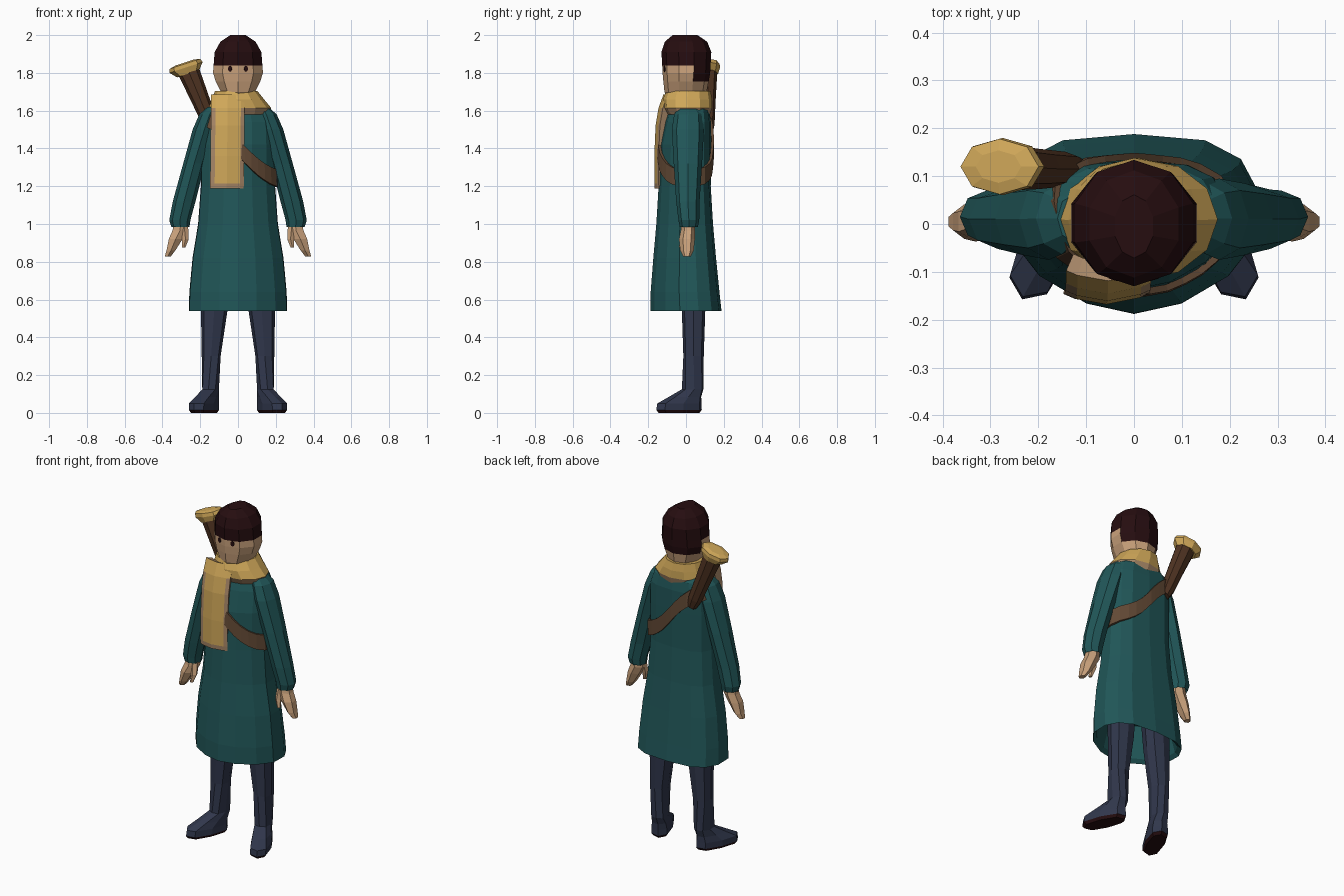
import bpy, bmesh, math
from mathutils import Vector, Matrix
from mathutils.bvhtree import BVHTree

def material(name, rgb):
    m = bpy.data.materials.new(name)
    m.diffuse_color = (*rgb, 1)
    return m

TEAL = material("teal cloth", (0.015, 0.095, 0.099))
NAVY = material("navy trousers", (0.030, 0.038, 0.072))
DARK = material("dark hair and soles", (0.019, 0.004, 0.005))
SKIN = material("skin", (0.59, 0.36, 0.20))
GOLD = material("gold cloth", (0.63, 0.39, 0.10))
TAN = material("tan edging", (0.40, 0.25, 0.14))
BROWN = material("brown leather", (0.080, 0.034, 0.016))
STRAP = material("light brown leather", (0.125, 0.068, 0.036))

def finish(name, bm, mats, rule=None):
    bmesh.ops.recalc_face_normals(bm, faces=bm.faces)
    if rule:
        for f in bm.faces:
            f.material_index = rule(f.calc_center_median())
    me = bpy.data.meshes.new(name)
    bm.to_mesh(me)
    bm.free()
    for m in mats:
        me.materials.append(m)
    ob = bpy.data.objects.new(name, me)
    bpy.context.collection.objects.link(ob)
    return ob

def spow(v, e):
    return math.copysign(abs(v) ** e, v) if abs(v) > 1e-6 else 0.0

def loft(name, rings, mats, n=8, side=1, front=2.0, back=2.0, rule=None, xf=None):
    """Rings are (cx, cy, z, rx, ry[, turn]); front/back set the roundness."""
    bm = bmesh.new()
    loops = []
    for r in rings:
        cx, cy, z, rx, ry = r[:5]
        a = r[5] if len(r) > 5 else 0
        loop = []
        for k in range(n):
            t = -math.pi / 2 + 2 * math.pi * k / n
            c, s = math.cos(t), math.sin(t)
            e = 2 / (front if s < 0 else back)
            x, y = rx * spow(c, e), ry * spow(s, e)
            p = Vector(((cx + x * math.cos(a) - y * math.sin(a)) * side,
                        cy + x * math.sin(a) + y * math.cos(a), z))
            loop.append(bm.verts.new(xf @ p if xf else p))
        loops.append(loop)
    for A, B in zip(loops, loops[1:]):
        for k in range(n):
            j = (k + 1) % n
            bm.faces.new((A[k], A[j], B[j], B[k]))
    bm.faces.new(loops[0])
    bm.faces.new(loops[-1])
    return finish(name, bm, mats, rule)

def tree(ob):
    bm = bmesh.new()
    bm.from_mesh(ob.data)
    t = BVHTree.FromBMesh(bm)
    bm.free()
    return t

# Coat body, with a hollow hem
coat = loft("coat", [
    (0, 0.00, 0.74, 0.20, 0.12), (0, 0.00, 0.56, 0.245, 0.165),
    (0, 0.00, 0.54, 0.265, 0.188), (0, -0.005, 0.64, 0.262, 0.182),
    (0, -0.007, 0.82, 0.245, 0.166), (0, -0.007, 1.00, 0.215, 0.150),
    (0, -0.007, 1.20, 0.200, 0.138), (0, -0.002, 1.42, 0.200, 0.135),
    (0, 0.010, 1.54, 0.195, 0.122), (0, 0.015, 1.60, 0.170, 0.108),
    (0, 0.015, 1.65, 0.100, 0.080)], [TEAL], n=14, front=1.7, back=2.9)

# Paired parts
for side, tag in ((1, "right"), (-1, "left")):
    loft(tag + "_sleeve", [
        (0.300, 0.015, 1.03, 0.035, 0.03), (0.305, 0.015, 0.985, 0.048, 0.048),
        (0.308, 0.015, 1.02, 0.056, 0.055), (0.285, 0.010, 1.12, 0.060, 0.062),
        (0.232, 0.010, 1.32, 0.058, 0.075), (0.178, 0.010, 1.50, 0.062, 0.085),
        (0.150, 0.012, 1.58, 0.055, 0.075), (0.125, 0.012, 1.62, 0.035, 0.05)],
        [TEAL], side=side)
    loft(tag + "_hand", [
        (0.372, 0.005, 0.828, 0.018, 0.020), (0.355, 0.005, 0.86, 0.027, 0.036),
        (0.330, 0.005, 0.92, 0.042, 0.042), (0.308, 0.010, 0.965, 0.045, 0.038),
        (0.300, 0.012, 1.02, 0.040, 0.034)], [SKIN], n=6, side=side)
    loft(tag + "_thumb", [
        (0.288, -0.025, 0.875, 0.010, 0.012), (0.278, -0.015, 0.92, 0.018, 0.018),
        (0.285, 0.000, 0.99, 0.022, 0.020)], [SKIN], n=5, side=side)
    # Leg and shoe in one, with a dark sole
    loft(tag + "_leg", [
        (0.180, -0.037, 0.000, 0.046, 0.118, 0.42),
        (0.180, -0.037, 0.016, 0.056, 0.132, 0.42),
        (0.180, -0.035, 0.050, 0.056, 0.128, 0.42),
        (0.163, -0.005, 0.085, 0.050, 0.092, 0.38),
        (0.145, 0.035, 0.125, 0.045, 0.058, 0.2),
        (0.142, 0.040, 0.30, 0.050, 0.054), (0.126, 0.040, 0.54, 0.070, 0.062),
        (0.115, 0.030, 0.80, 0.075, 0.065)], [NAVY, DARK], side=side,
        front=2.6, back=2.6, rule=lambda c: int(c.z < 0.012))

# Head: hair comes lower at the back
head = loft("head", [
    (0, 0.020, 1.58, 0.065, 0.070), (0, 0.005, 1.66, 0.070, 0.095),
    (0, -0.002, 1.70, 0.095, 0.112), (0, 0.000, 1.755, 0.124, 0.120),
    (0, 0.002, 1.80, 0.139, 0.126), (0, 0.002, 1.838, 0.136, 0.128),
    (0, 0.002, 1.91, 0.130, 0.132), (0, 0.000, 1.965, 0.098, 0.112),
    (0, -0.005, 2.00, 0.042, 0.066)], [SKIN, DARK], n=10,
    rule=lambda c: int(c.z > 1.836 or (c.z > 1.757 and c.y > 0.02)))

# Eyes: thin plates on the face
face = tree(head)
for x, tag in ((0.042, "right"), (-0.042, "left")):
    hit, nrm, _, _ = face.ray_cast(Vector((x, -1, 1.822)), Vector((0, 1, 0)))
    m = Matrix.Translation(hit) @ nrm.to_track_quat('Z', 'Y').to_matrix().to_4x4()
    loft(tag + "_eye", [(0, 0, -0.002, 0.011, 0.016), (0, 0, 0.004, 0.011, 0.016)],
         [DARK], n=8, xf=m)

# Scarf wrap with tan lower edge
loft("scarf_wrap", [
    (0.010, 0.015, 1.58, 0.155, 0.112), (0.010, 0.010, 1.615, 0.165, 0.128),
    (0.000, 0.008, 1.66, 0.138, 0.130), (-0.010, 0.012, 1.705, 0.112, 0.118),
    (-0.010, 0.015, 1.70, 0.075, 0.080)], [GOLD, TAN], n=12,
    rule=lambda c: int(c.z < 1.6))

# Scarf tail hanging in front, tan round its rim
xs = (-0.140, -0.118, -0.060, 0.004, 0.022)
rows = ((1.19, -0.158), (1.215, -0.160), (1.36, -0.160), (1.52, -0.153),
        (1.61, -0.138), (1.68, -0.112))
bm = bmesh.new()
grid = [[bm.verts.new((x + 0.012 * (z - 1.19), y + 9 * (x + 0.06) ** 2 * 0.35, z))
         for x in xs] for z, y in rows]
for i in range(len(rows) - 1):
    for j in range(len(xs) - 1):
        f = bm.faces.new((grid[i][j], grid[i][j + 1], grid[i + 1][j + 1], grid[i + 1][j]))
        f.material_index = int((i == 0 or j in (0, 3)) and i < 4)
tail = finish("scarf_tail", bm, [GOLD, TAN])
mod = tail.modifiers.new("thickness", 'SOLIDIFY')
mod.thickness, mod.offset, mod.material_offset_rim = 0.04, 0, 1
tail.location.y = 0.012

# Strap: diagonal band wrapped onto the coat
cloth = tree(coat)
bm = bmesh.new()
prev = first = None
STEPS = 28
for k in range(STEPS):
    t = 2 * math.pi * k / STEPS
    d = Vector((math.cos(t), math.sin(t), 0))
    z = 1.405 - 0.165 * d.x
    pair = []
    for dz in (-0.045, 0.045):
        hit = cloth.ray_cast(Vector((0, 0.01, z + dz)), d)[0]
        p = hit if hit else Vector((0, 0.01, z + dz)) + d * 0.1
        pair.append(bm.verts.new(p + d * 0.009))
    if prev:
        bm.faces.new((prev[0], pair[0], pair[1], prev[1]))
    first = first or pair
    prev = pair
bm.faces.new((prev[0], first[0], first[1], prev[1]))
strap = finish("strap", bm, [STRAP])
mod = strap.modifiers.new("thickness", 'SOLIDIFY')
mod.thickness, mod.offset = 0.014, 0

# Quiver on the back, leaning outwards, with a flared gold top
base, top = Vector((-0.12, 0.115, 1.47)), Vector((-0.262, 0.12, 1.81))
axis = top - base
L = axis.length
tilt = Matrix.Translation(base) @ Matrix.Rotation(math.atan2(axis.x, axis.z), 4, 'Y')
loft("quiver", [(0, 0, 0, 0.028, 0.025), (0, 0, 0.06, 0.042, 0.036),
                (0, 0, 0.2, 0.048, 0.042), (0, 0.003, L, 0.058, 0.048)],
     [BROWN], n=8, xf=tilt)
cap = Matrix.Translation(top + Vector((-0.005, 0, -0.005))) @ Matrix.Rotation(-0.32, 4, 'Y')
loft("quiver_top", [(0, 0, -0.01, 0.062, 0.050), (0, 0, 0.025, 0.092, 0.060),
                    (0, 0, 0.045, 0.086, 0.058), (0, 0, 0.052, 0.050, 0.034)],
     [GOLD], n=8, xf=cap)
